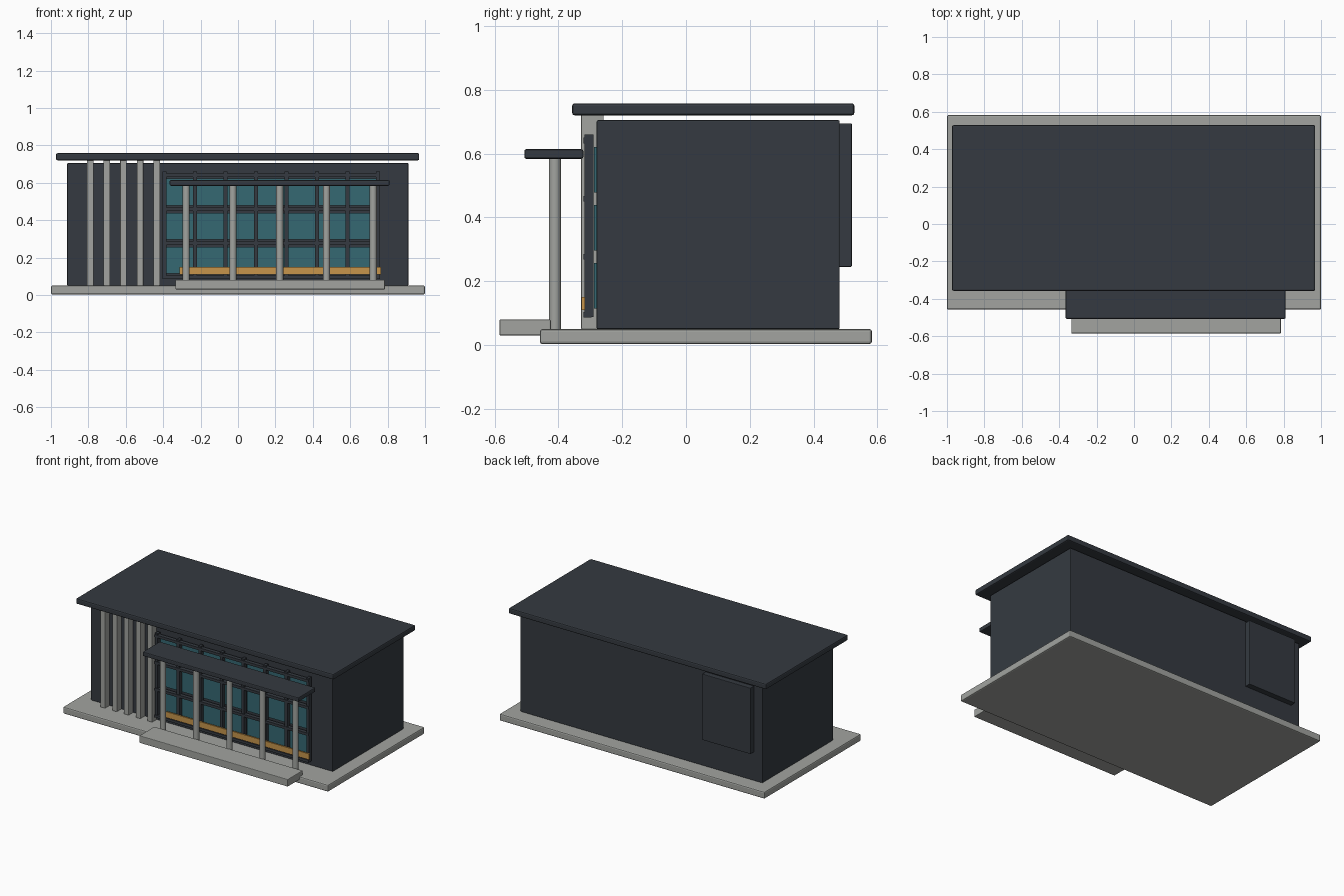
import bpy

if "Cube" in bpy.data.objects:
    bpy.data.objects.remove(bpy.data.objects["Cube"])


def material(name, rgb):
    m = bpy.data.materials.new(name)
    m.diffuse_color = (*rgb, 1)
    m.use_nodes = True
    m.node_tree.nodes["Principled BSDF"].inputs["Base Color"].default_value = m.diffuse_color
    return m


charcoal = material("charcoal", (0.035, 0.042, 0.052))
concrete = material("concrete grey", (0.36, 0.37, 0.35))
glass = material("teal glass", (0.035, 0.14, 0.17))
amber = material("amber", (0.57, 0.30, 0.07))


def box(name, x, y, z, mat, bevel=0.0):
    """Box from (min, max) ranges, with optional softened edges."""
    bpy.ops.mesh.primitive_cube_add(size=1, location=[sum(r) / 2 for r in (x, y, z)])
    ob = bpy.context.object
    ob.name = name
    ob.scale = [r[1] - r[0] for r in (x, y, z)]
    bpy.ops.object.transform_apply(location=False, rotation=False, scale=True)
    ob.data.materials.append(mat)
    if bevel:
        b = ob.modifiers.new("soft_edges", 'BEVEL')
        b.width = bevel
        b.segments = 2
    return ob


def around(c, w):
    return (c - w / 2, c + w / 2)


# Base slab, entrance step, main volume and roofs
box("base_slab", (-1, 1), (-0.458, 0.583), (0.003, 0.05), concrete, 0.008)
box("entrance_step", (-0.335, 0.785), (-0.585, -0.424), (0.03, 0.08), concrete, 0.004)
box("building_body", (-0.913, 0.911), (-0.28, 0.482), (0.05, 0.705), charcoal, 0.004)
box("main_roof", (-0.973, 0.969), (-0.357, 0.528), (0.72, 0.758), charcoal, 0.008)
box("entrance_canopy", (-0.365, 0.81), (-0.507, -0.322), (0.584, 0.614), charcoal, 0.006)

# Raised panel on the rear wall
box("rear_panel", (-0.85, -0.485), (0.48, 0.52), (0.245, 0.695), charcoal, 0.003)

# Vertical fins on the facade
for i in range(5):
    box("facade_fin", around(-0.79 + 0.0888 * i, 0.035), (-0.329, -0.258),
        (0.05, 0.722), concrete, 0.003)

# Round canopy columns
for i in range(5):
    bpy.ops.mesh.primitive_cylinder_add(vertices=16, radius=0.019, depth=0.54,
                                        location=(-0.277 + 0.25 * i, -0.411, 0.317))
    col = bpy.context.object
    col.name = "canopy_column"
    col.data.materials.append(concrete)
    bpy.ops.object.shade_smooth_by_angle()

# Glazing grid: seven by three panes with mullions and transoms
x0, dx = -0.393, 0.163
z0, dz = 0.095, 0.182
for i in range(7):
    for j in range(3):
        box("window_pane", around(x0 + dx * (i + 0.5), 0.143), (-0.289, -0.278),
            around(z0 + dz * (j + 0.5), 0.143), glass)
for i in range(8):
    box("window_mullion", around(x0 + dx * i, 0.02), (-0.318, -0.29), (0.088, 0.66), charcoal)
for j in range(4):
    box("window_transom", (x0 - 0.01, x0 + dx * 7 + 0.01), (-0.322, -0.296),
        around(z0 + dz * j, 0.018), charcoal)

# Warm strip along the foot of the glazing
box("amber_strip", (-0.313, 0.764), (-0.327, -0.316), (0.11, 0.15), amber)
